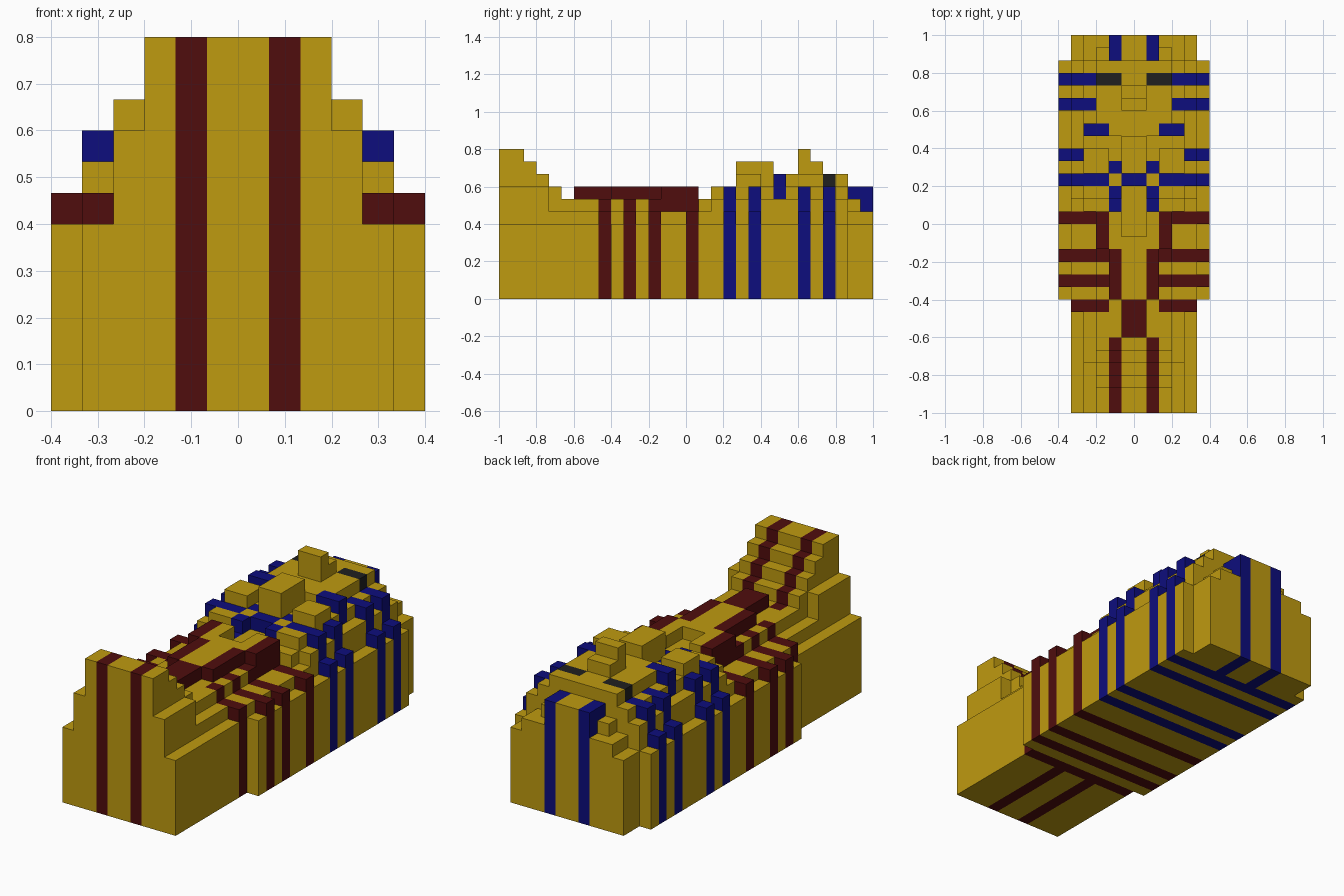
import bpy
import bmesh

if "Cube" in bpy.data.objects:
    bpy.data.objects.remove(bpy.data.objects["Cube"], do_unlink=True)

U = 1 / 15  # size of one block


def make_material(name, rgb):
    mat = bpy.data.materials.new(name)
    mat.use_nodes = True
    mat.diffuse_color = (*rgb, 1)
    bsdf = mat.node_tree.nodes["Principled BSDF"]
    bsdf.inputs["Base Color"].default_value = (*rgb, 1)
    bsdf.inputs["Roughness"].default_value = 0.8
    return mat


GOLD, RED, BLUE, BLACK = range(4)
materials = [
    make_material("gold", (0.52, 0.325, 0.005)),
    make_material("dark_red", (0.08, 0.004, 0.004)),
    make_material("deep_blue", (0.004, 0.004, 0.205)),
    make_material("charcoal", (0.0145, 0.0145, 0.0145)),
]

RED_ROWS = (-7, -5, -3, 0)
BLUE_ROWS = (3, 5, 9, 11)
heights, owner, paint = {}, {}, {}


def block(part, x0, x1, y0, y1, top):
    """Mirrored solid block: half-width range, length range, top height."""
    for x in range(x0, x1):
        for y in range(y0, y1):
            for cell in ((x, y), (-1 - x, y)):
                heights[cell], owner[cell] = top, part


def colour(index, x0, x1, y0, y1):
    for x in range(x0, x1):
        for y in range(y0, y1):
            paint[x, y] = index


# Coffin body, stepped up towards the middle
block("coffin_body", 0, 5, -15, 15, 6)
block("coffin_body", 5, 6, -6, 13, 6)
block("coffin_body", 4, 5, -6, 1, 7)
block("coffin_body", 3, 4, -11, 1, 7)
block("coffin_body", 0, 3, -11, 1, 8)

# Raised foot end with a staircase slope
block("foot_end", 3, 4, -15, -11, 9)
for start, end, top in ((-15, -13, 12), (-13, -12, 11), (-12, -11, 10),
                        (-11, -10, 9), (-10, -9, 8)):
    block("foot_end", 0, 3, start, end, top)

# Chest and shoulders
block("shoulders", 4, 5, 1, 2, 7)
block("shoulders", 0, 4, 1, 2, 8)
block("shoulders", 4, 5, 2, 3, 8)
block("shoulders", 0, 4, 2, 3, 9)

# Headdress
block("headdress", 4, 5, 3, 13, 8)
block("headdress", 0, 4, 3, 13, 9)
block("headdress", 2, 4, 4, 6, 10)
block("headdress_back", 3, 4, 13, 15, 7)
block("headdress_back", 2, 3, 13, 14, 8)
block("headdress_back", 2, 3, 14, 15, 7)
block("headdress_back", 0, 2, 13, 15, 9)

# Raised bands across the lid
for row in RED_ROWS:
    block("lid_bands", 4, 5 if row < -6 else 6, row, row + 1, 7)
for row in BLUE_ROWS:
    block("headdress_bands", 5, 6, row, row + 1, 7)
    block("headdress_bands", 4, 5, row, row + 1, 9)

# Central tapering panel and its notch
for width, start, end in ((1, -9, -6), (2, -6, -2), (3, -2, 1)):
    block("centre_panel", 0, width, start, end, 9)
block("centre_panel", 0, 1, -1, 3, 8)

# Face, nose and beard
block("face", 0, 4, 7, 8, 10)
block("face", 0, 3, 8, 13, 10)
block("nose", 0, 1, 9, 10, 12)
block("nose", 0, 1, 10, 11, 11)
block("beard", 0, 1, 4, 7, 11)

# Painted lid: red lower half
colour(RED, 1, 2, -15, -9)
colour(RED, 0, 1, -9, -6)
colour(RED, 1, 2, -6, -2)
colour(RED, 2, 3, -2, 1)
for row in RED_ROWS:
    colour(RED, 2, 6, row, row + 1)

# Painted lid: blue upper half and dark eyes
colour(BLUE, 1, 2, 1, 3)
colour(BLUE, 0, 1, 3, 4)
colour(BLUE, 2, 6, 3, 4)
colour(BLUE, 1, 2, 4, 5)
colour(BLUE, 4, 6, 5, 6)
colour(BLUE, 2, 4, 7, 8)
colour(BLUE, 3, 6, 9, 10)
colour(BLUE, 3, 6, 11, 12)
colour(BLUE, 1, 2, 13, 15)
colour(BLACK, 1, 3, 11, 12)


def cell_colour(x, y, z):
    half = x if x >= 0 else -1 - x
    if z >= 6:
        return paint.get((half, y), GOLD)
    # Stripes wrap around the sides, ends and underside
    if y in RED_ROWS or (half == 1 and y < -7):
        return RED
    if y in BLUE_ROWS or (half == 1 and y > 11):
        return BLUE
    return GOLD


def build_part(name):
    bm = bmesh.new()

    def face(corners, index):
        verts = [bm.verts.new((x * U, y * U, z * U)) for x, y, z in corners]
        bm.faces.new(verts).material_index = index

    for (x, y), part in owner.items():
        if part != name:
            continue
        top = heights[x, y]
        ring = [(x, y), (x + 1, y), (x + 1, y + 1), (x, y + 1)]
        face([(*p, top) for p in ring], cell_colour(x, y, top))
        face([(*p, 0) for p in reversed(ring)], cell_colour(x, y, 0))
        # Exposed walls only
        for side, (dx, dy) in enumerate(((0, -1), (1, 0), (0, 1), (-1, 0))):
            a, b = ring[side], ring[(side + 1) % 4]
            for z in range(heights.get((x + dx, y + dy), 0), top):
                face([(*a, z), (*b, z), (*b, z + 1), (*a, z + 1)],
                     cell_colour(x, y, z))
    bmesh.ops.remove_doubles(bm, verts=bm.verts, dist=U / 100)
    mesh = bpy.data.meshes.new(name)
    bm.to_mesh(mesh)
    bm.free()
    for mat in materials:
        mesh.materials.append(mat)
    bpy.context.collection.objects.link(bpy.data.objects.new(name, mesh))


for part_name in sorted(set(owner.values())):
    build_part(part_name)
